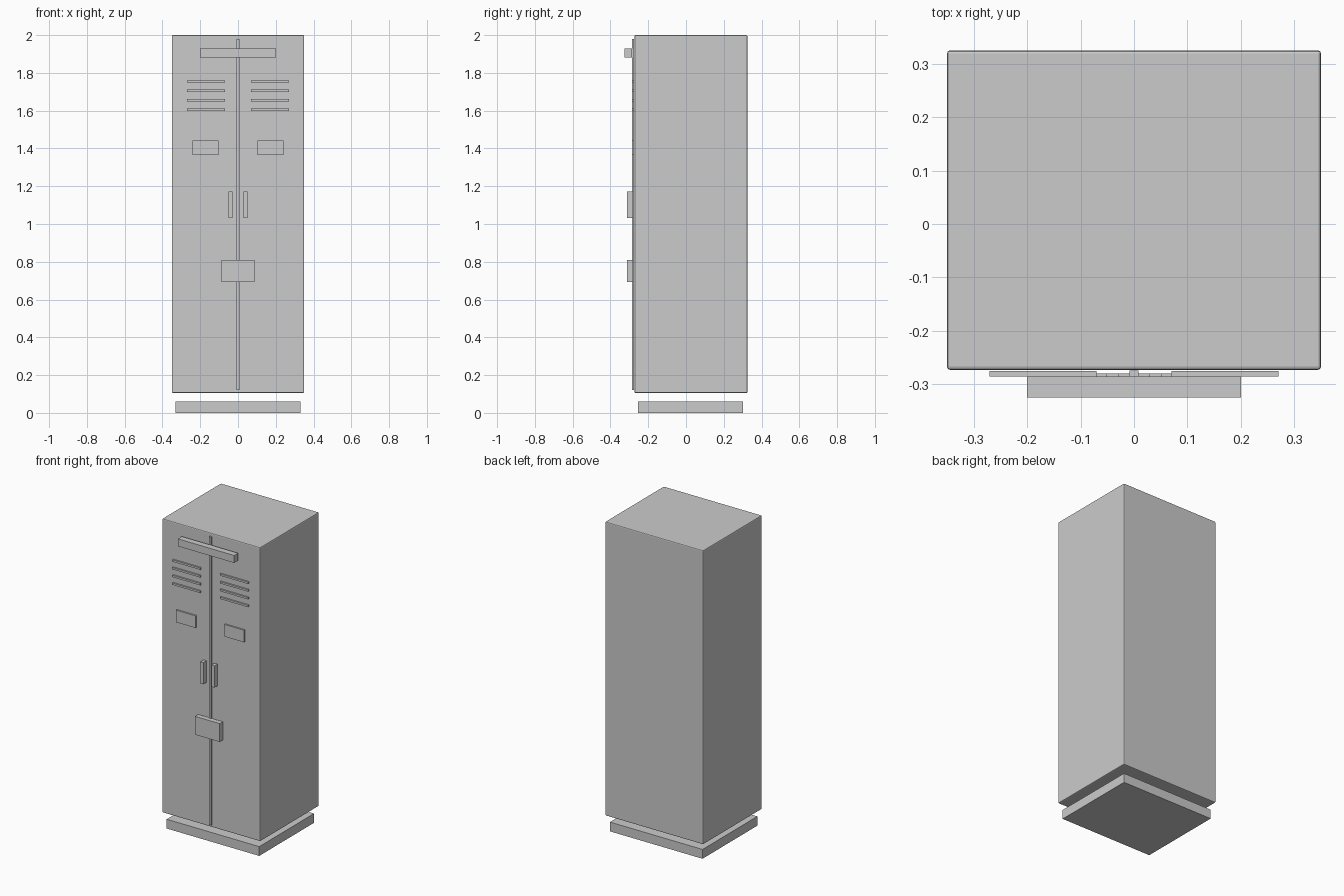
import bpy, bmesh
from mathutils import Vector

if "Cube" in bpy.data.objects:
    bpy.data.objects.remove(bpy.data.objects["Cube"])


def box(name, x, y, z, bevel=0.0):
    """Box from (min, max) ranges on each axis, with optional rounded edges."""
    lo, hi = (Vector(v) for v in zip(x, y, z))
    bm = bmesh.new()
    bmesh.ops.create_cube(bm, size=1)
    for v in bm.verts:
        v.co = (lo + hi) / 2 + v.co * (hi - lo)
    mesh = bpy.data.meshes.new(name)
    bm.to_mesh(mesh)
    bm.free()
    ob = bpy.data.objects.new(name, mesh)
    bpy.context.collection.objects.link(ob)
    if bevel:
        mod = ob.modifiers.new("edge_bevel", "BEVEL")
        mod.width = bevel
        mod.segments = 2
    return ob


def mirrored_box(name, x, y, z):
    """Box on the right door, mirrored on to the left door."""
    ob = box(name, x, y, z)
    ob.modifiers.new("mirror", "MIRROR").use_axis[0] = True
    return ob


# Cabinet and separate plinth, with the gap between them
box("cabinet", (-0.35, 0.35), (-0.273, 0.325), (0.105, 2.0), bevel=0.006)
box("plinth", (-0.33, 0.33), (-0.255, 0.303), (0.0, 0.06))

# Strip where the two doors meet
box("door_seam", (-0.008, 0.008), (-0.285, -0.274), (0.122, 1.98))

# Bar across the top and lock plate across the seam
box("top_bar", (-0.2, 0.2), (-0.325, -0.285), (1.881, 1.929))
box("lock_plate", (-0.088, 0.088), (-0.312, -0.28), (0.692, 0.81))

# Vent slats on both doors
for i in range(4):
    z = 1.755 - i * 0.05
    mirrored_box(f"vent_slat_{i + 1}", (0.07, 0.27), (-0.285, -0.275),
                 (z - 0.006, z + 0.006))

# Label holders and pull handles on both doors
mirrored_box("label_holder", (0.102, 0.242), (-0.285, -0.275), (1.365, 1.443))
mirrored_box("handle", (0.029, 0.051), (-0.312, -0.28), (1.032, 1.172))
